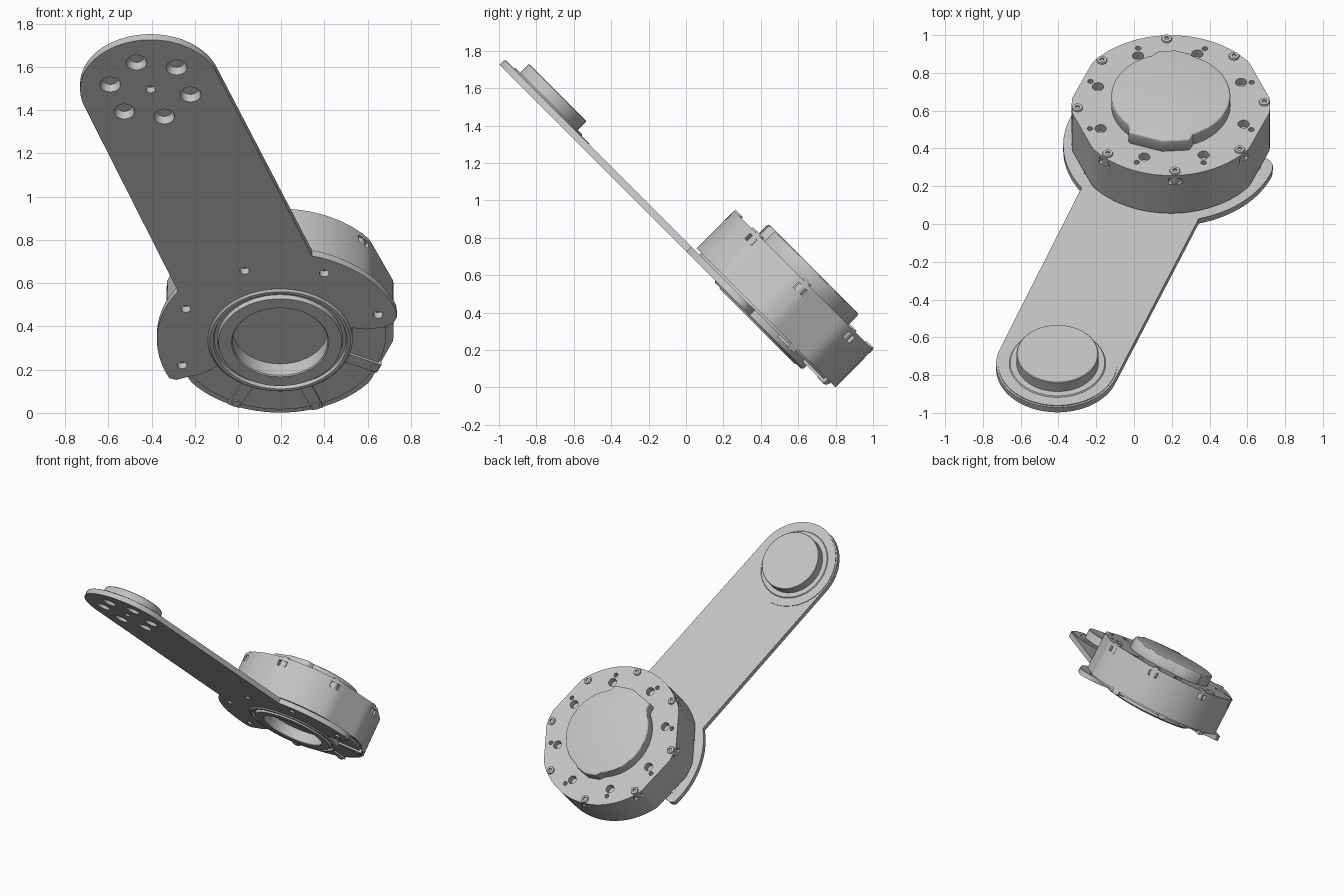
import bpy, bmesh, math
from mathutils import Matrix, Vector

if "Cube" in bpy.data.objects:
    bpy.data.objects.remove(bpy.data.objects["Cube"])

# Local frame: x across, y down the slope, z out of the plate
H = math.sqrt(0.5)
TILT = Matrix(((1, 0, 0, 0), (0, H, H, 0), (0, -H, H, 0), (0, 0, 0, 1)))
HUB = (0.195, 0.039)
TIP = (-0.405, -1.6)

grey = bpy.data.materials.new("light_grey")
grey.use_nodes = True
COLOUR = (0.55, 0.55, 0.55, 1)
grey.diffuse_color = COLOUR
grey.node_tree.nodes["Principled BSDF"].inputs["Base Color"].default_value = COLOUR


def polar(centre, r, deg):
    a = math.radians(deg)
    return (centre[0] + r * math.cos(a), centre[1] + r * math.sin(a))


def arc(centre, r, start, end, steps):
    return [polar(centre, r, start + (end - start) * i / steps) for i in range(steps + 1)]


def around_hub(points):
    return [(HUB[0] + x, HUB[1] + y) for x, y in points]


def add_prism(bm, outline, low, high):
    bottom = bm.faces.new([bm.verts.new((x, y, low)) for x, y in outline])
    top = bmesh.ops.extrude_face_region(bm, geom=[bottom])["geom"]
    verts = [v for v in top if isinstance(v, bmesh.types.BMVert)]
    bmesh.ops.translate(bm, verts=verts, vec=(0, 0, high - low))


def add_cone(bm, centre, r_low, r_high, low, high, sides=24):
    place = Matrix.Translation((centre[0], centre[1], (low + high) / 2))
    bmesh.ops.create_cone(bm, cap_ends=True, segments=sides, radius1=r_low,
                          radius2=r_high, depth=high - low, matrix=place)


def add_block(bm, deg, r_in, r_out, width, low, high):
    x, y = polar(HUB, (r_in + r_out) / 2, deg)
    place = (Matrix.Translation((x, y, (low + high) / 2))
             @ Matrix.Rotation(math.radians(deg), 4, 'Z')
             @ Matrix.Diagonal((r_out - r_in, width, high - low, 1)))
    bmesh.ops.create_cube(bm, size=1, matrix=place)


def add_lathe(bm, centre, profile, sides):
    axis = Vector((centre[0], centre[1], 0))
    verts = [bm.verts.new((axis.x + r, axis.y, z)) for r, z in profile]
    edges = [bm.edges.new(pair) for pair in zip(verts, verts[1:])]
    bmesh.ops.spin(bm, geom=verts + edges, cent=axis, axis=(0, 0, 1),
                   angle=math.tau, steps=sides)
    bmesh.ops.remove_doubles(bm, verts=bm.verts, dist=0.0001)


def make(name, bm, cutter=None, bevel=0):
    """Turn a bmesh into a tilted object, cut and bevelled if asked."""
    bmesh.ops.recalc_face_normals(bm, faces=bm.faces)
    mesh = bpy.data.meshes.new(name)
    bm.to_mesh(mesh)
    bm.free()
    obj = bpy.data.objects.new(name, mesh)
    bpy.context.collection.objects.link(obj)
    obj.matrix_world = TILT
    mesh.materials.append(grey)
    bpy.ops.object.select_all(action='DESELECT')
    obj.select_set(True)
    bpy.context.view_layer.objects.active = obj
    if bevel:
        mod = obj.modifiers.new("soft_edge", 'BEVEL')
        mod.width, mod.segments = bevel, 3
        mod.angle_limit = math.radians(50)
        bpy.ops.object.modifier_apply(modifier=mod.name)
    if cutter:
        mod = obj.modifiers.new("holes", 'BOOLEAN')
        mod.operation, mod.solver, mod.object = 'DIFFERENCE', 'EXACT', cutter
        bpy.ops.object.modifier_apply(modifier=mod.name)
        bpy.data.objects.remove(cutter)
    bpy.ops.object.shade_smooth_by_angle(angle=math.radians(30))
    return obj


# Arm plate: rounded tip, straight sides, two flanges hugging the hub
lean = math.degrees(math.atan2(HUB[1] - TIP[1], HUB[0] - TIP[0]))
outline = arc(TIP, 0.325, lean + 90, lean + 270, 40)
outline += arc(HUB, 0.57, -75, -20, 16)
outline += around_hub([(0.54, -0.15), (0.525, -0.115), (0.485, -0.085), (0.405, -0.07)])
outline += arc(HUB, 0.32, -15, -210, 40)
outline += around_hub([(-0.33, 0.2), (-0.37, 0.225), (-0.425, 0.24), (-0.48, 0.26)])
outline += arc(HUB, 0.57, 154, 214, 16)
bm = bmesh.new()
for i in range(6):
    add_cone(bm, polar(TIP, 0.188, -110 + 60 * i), 0.052, 0.032, 0.505, 0.56)
add_cone(bm, TIP, 0.022, 0.022, 0.505, 0.56)
for i in range(5):
    add_cone(bm, polar(HUB, 0.482, -20 - 45 * i), 0.022, 0.022, 0.5, 0.57)
holes = make("plate_cutter", bm)
holes.hide_render = True
bm = bmesh.new()
add_prism(bm, outline, 0.515, 0.552)
make("arm_plate", bm, holes)

# Stepped boss at the arm tip
bm = bmesh.new()
add_lathe(bm, TIP, [(0, 0.551), (0.315, 0.551), (0.315, 0.557), (0.255, 0.557), (0.25, 0.563),
                    (0.217, 0.563), (0.217, 0.626), (0.213, 0.63), (0, 0.63)], 64)
make("tip_boss", bm)

# Motor housing: drum with four shallow flats
def drum_radius(deg):
    gap = min(abs((deg - c + 180) % 360 - 180) for c in (22, -22, 158, -158))
    return min(0.525, 0.505 / math.cos(math.radians(gap)))


bm = bmesh.new()
for i in range(8):
    add_cone(bm, polar(HUB, 0.41, 25 + 45 * i), 0.03, 0.03, 0.8, 0.9)
    add_cone(bm, polar(HUB, 0.462, 22 + 45 * i), 0.015, 0.015, 0.8, 0.9, 16)
    add_block(bm, 2.5 + 45 * i, 0.5, 0.56, 0.07, 0.785, 0.825)
add_cone(bm, HUB, 0.222, 0.222, 0.5, 0.582, 64)
holes = make("housing_cutter", bm)
holes.hide_render = True
bm = bmesh.new()
add_prism(bm, [polar(HUB, drum_radius(d), d) for d in range(0, 360, 3)], 0.566, 0.849)
make("motor_housing", bm, holes)

# Raised cap with a wide tab and a small opposite bump
cap = arc((0, 0), 0.315, -68, 68, 40) + [(0.1, 0.312), (0.02, 0.338), (-0.07, 0.328)]
cap += arc((0, 0), 0.315, 108, 226, 36)
cap += [(-0.225, -0.28), (-0.045, -0.345), (0.1, -0.335)]
bm = bmesh.new()
add_prism(bm, around_hub(cap), 0.84, 0.93)
make("motor_cap", bm, bevel=0.012)

# Bearing ring under the hub, with a groove and a sunken centre
bm = bmesh.new()
add_lathe(bm, HUB, [(0.49, 0.57), (0.49, 0.552), (0.335, 0.552), (0.335, 0.515), (0.325, 0.506),
                    (0.31, 0.506), (0.305, 0.522), (0.29, 0.522), (0.285, 0.5), (0.225, 0.5),
                    (0.22, 0.505), (0.22, 0.58), (0, 0.58)], 80)
make("bearing_ring", bm)

# Ribs and screws on the open side of the underside
bm = bmesh.new()
for deg in (25, 70, 115):
    add_block(bm, deg, 0.325, 0.505, 0.055, 0.54, 0.57)
make("base_ribs", bm)
bm = bmesh.new()
for deg in (25, 70, 115):
    add_cone(bm, polar(HUB, 0.482, deg), 0.02, 0.02, 0.534, 0.56)
make("base_screws", bm)

# Socket screws around the top rim
bm = bmesh.new()
for i in range(8):
    add_lathe(bm, polar(HUB, 0.495, 2.5 + 45 * i),
              [(0, 0.845), (0.012, 0.845), (0.012, 0.859), (0.026, 0.859),
               (0.028, 0.855), (0.028, 0.78), (0, 0.78)], 16)
make("rim_screws", bm)
